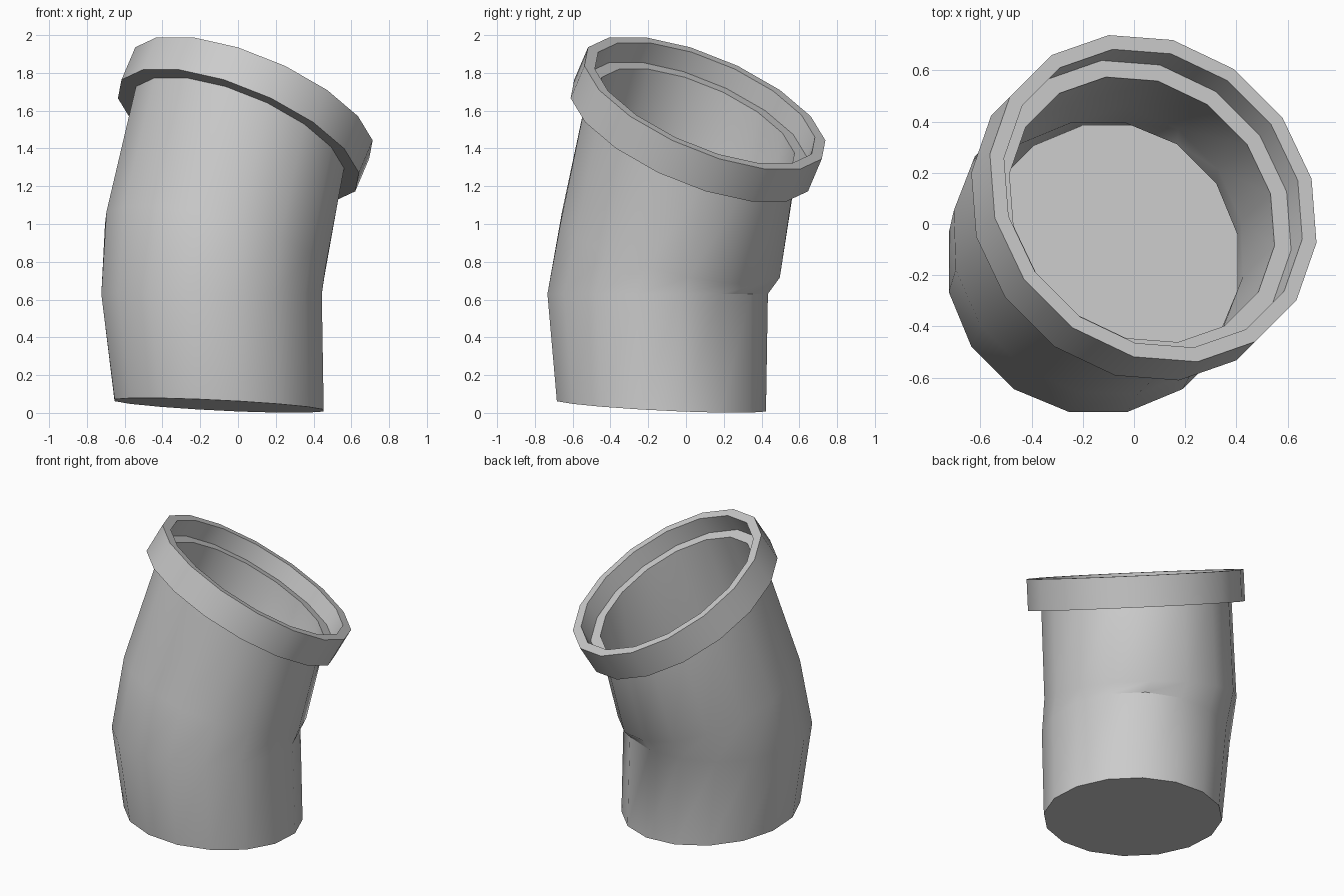
import bpy, bmesh
from math import sin, cos, pi, radians
from mathutils import Vector, Matrix

if "Cube" in bpy.data.objects:
    bpy.data.objects.remove(bpy.data.objects["Cube"])

SIDES = 16
HINGE = Vector((-1, 1, 0)).normalized()   # bend leans toward +x +y
TILT = 31
RIM = Vector((0.075, 0.10, 1.64))         # centre of the socket mouth


def ring(bm, centre, tilt, radius):
    """One tilted circle of vertices."""
    rot = Matrix.Rotation(radians(tilt), 3, HINGE)
    verts = []
    for i in range(SIDES):
        a = (i + 0.5) * 2 * pi / SIDES
        p = rot @ Vector((radius * cos(a), radius * sin(a), 0))
        verts.append(bm.verts.new(Vector(centre) + p))
    return verts


def socket(depth, radius):
    """Ring of the collar, measured down its axis from the mouth."""
    axis = Matrix.Rotation(radians(TILT), 3, HINGE) @ Vector((0, 0, 1))
    return (RIM - axis * depth, TILT, radius)


# Bent pipe sections: centre, tilt, radius
pipe = [((-0.10, -0.13, 0.04), 4, 0.565),
        ((-0.14, -0.15, 0.63), 0, 0.595),
        ((-0.12, -0.08, 0.89), 20, 0.61)]
wall = 0.04

# Outside going up, over the collar, then down the inside
sections = list(pipe)
sections += [socket(0.20, 0.605), socket(0.20, 0.69), socket(0, 0.69),
             socket(0, 0.63), socket(0.12, 0.63), socket(0.12, 0.56)]
sections += [(c, t, r - wall) for c, t, r in reversed(pipe[1:])]
c, t, r = pipe[0]
sections.append((Vector(c) + Vector((0, 0, 0.02)), t, r - wall))

bm = bmesh.new()
rings = [ring(bm, *s) for s in sections]
for lo, hi in zip(rings, rings[1:]):
    for i in range(SIDES):
        j = (i + 1) % SIDES
        bm.faces.new((lo[i], lo[j], hi[j], hi[i]))
# Closed underside and inner floor
bm.faces.new(rings[0])
bm.faces.new(rings[-1])
bmesh.ops.recalc_face_normals(bm, faces=bm.faces)

mesh = bpy.data.meshes.new("bent_pipe")
bm.to_mesh(mesh)
bm.free()
obj = bpy.data.objects.new("bent_pipe", mesh)
bpy.context.collection.objects.link(obj)
bpy.context.view_layer.objects.active = obj
obj.select_set(True)
bpy.ops.object.shade_smooth_by_angle(angle=radians(30))
